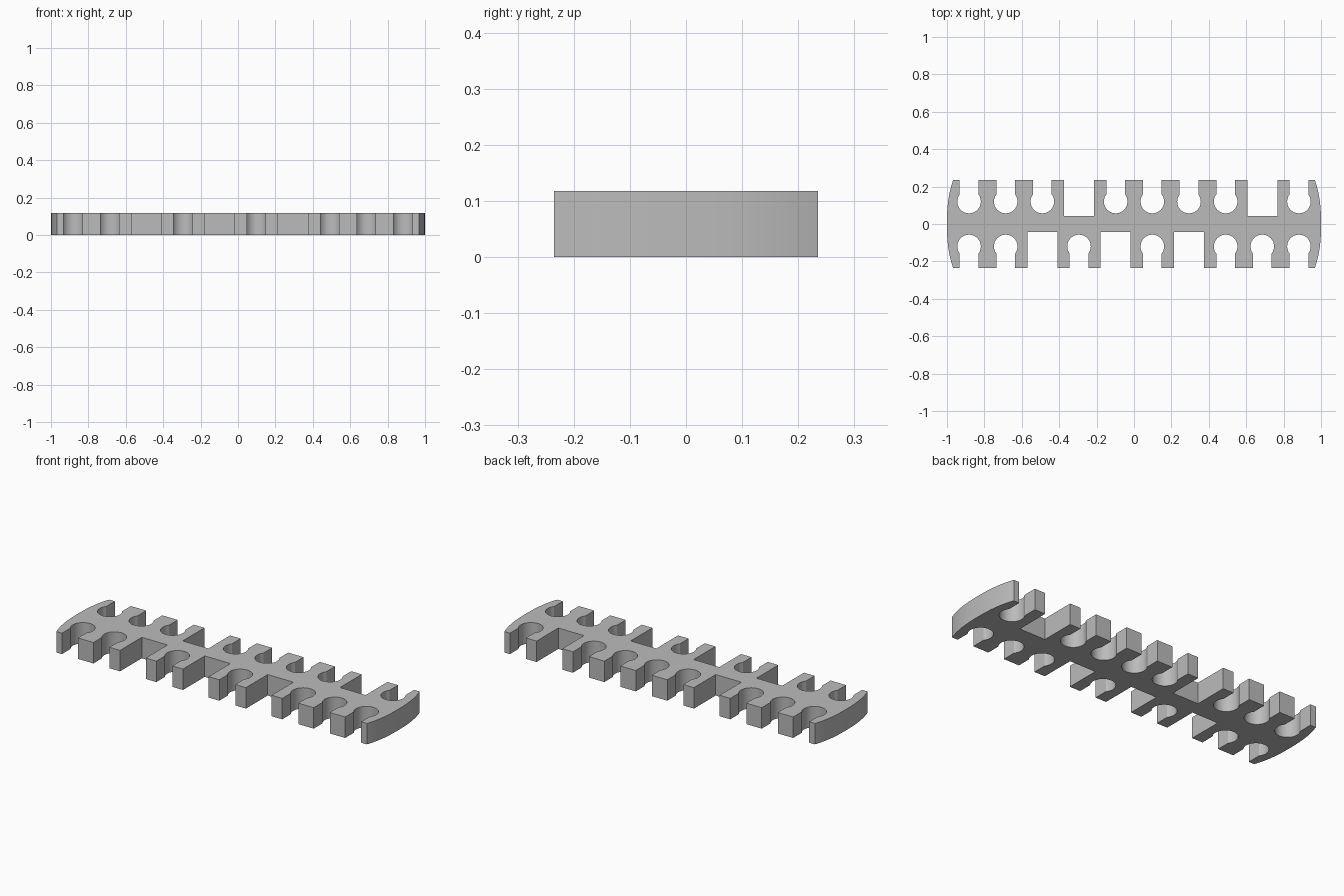
import bpy
import bmesh
from math import sin, cos, asin, degrees, radians

cube = bpy.data.objects.get("Cube")
if cube:
    bpy.data.objects.remove(cube, do_unlink=True)

HEIGHT = 0.118
HALF_DEPTH = 0.235
PITCH = 0.196
HOLE_R, HOLE_Y, NECK = 0.063, -0.12, 0.05    # round clip slots
NOTCH_HALF, NOTCH_Y = 0.08, -0.042           # square notches
END_BULGE = 0.033


def round_slot(cx, steps=28):
    """Keyhole slot: straight neck opening into a round hole."""
    dip = degrees(asin((1 - (NECK / HOLE_R) ** 2) ** 0.5))
    pts = [(cx - NECK, -HALF_DEPTH)]
    for i in range(steps + 1):
        a = radians(180 + dip - (180 + 2 * dip) * i / steps)
        pts.append((cx + HOLE_R * cos(a), HOLE_Y + HOLE_R * sin(a)))
    return pts + [(cx + NECK, -HALF_DEPTH)]


def square_notch(cx):
    return [(cx - NOTCH_HALF, -HALF_DEPTH), (cx - NOTCH_HALF, NOTCH_Y),
            (cx + NOTCH_HALF, NOTCH_Y), (cx + NOTCH_HALF, -HALF_DEPTH)]


def half_outline(slots):
    """One long toothed edge followed by the bowed right end."""
    pts = []
    for k, kind in enumerate(slots):
        cx = (k - 4.5) * PITCH
        pts += round_slot(cx) if kind == "o" else square_notch(cx)
    for i in range(21):
        t = i / 10 - 1
        pts.append((1 - END_BULGE * abs(t) ** 2.5, t * HALF_DEPTH))
    return pts


# Front edge, then the back edge turned half way round
outline = half_outline("oosososooo".replace(" ", "")[:2] + "sososooo")
outline += [(-x, -y) for x, y in half_outline("osoooosooo")]

# Extrude the outline into the plate
bm = bmesh.new()
base = bm.faces.new([bm.verts.new((x, y, 0)) for x, y in outline])
top = bmesh.ops.extrude_face_region(bm, geom=[base], use_keep_orig=True)
bmesh.ops.translate(bm, vec=(0, 0, HEIGHT),
                    verts=[v for v in top["geom"] if isinstance(v, bmesh.types.BMVert)])
bmesh.ops.recalc_face_normals(bm, faces=bm.faces)
mesh = bpy.data.meshes.new("cable_comb")
bm.to_mesh(mesh)
bm.free()
comb = bpy.data.objects.new("cable_comb", mesh)
bpy.context.collection.objects.link(comb)

# Plain grey plastic
grey = bpy.data.materials.new("grey_plastic")
grey.use_nodes = True
colour = (0.5, 0.5, 0.5, 1)
grey.diffuse_color = colour
grey.node_tree.nodes["Principled BSDF"].inputs["Base Color"].default_value = colour
mesh.materials.append(grey)

bpy.ops.object.select_all(action="DESELECT")
comb.select_set(True)
bpy.context.view_layer.objects.active = comb
bpy.ops.object.shade_smooth_by_angle(angle=radians(30))
